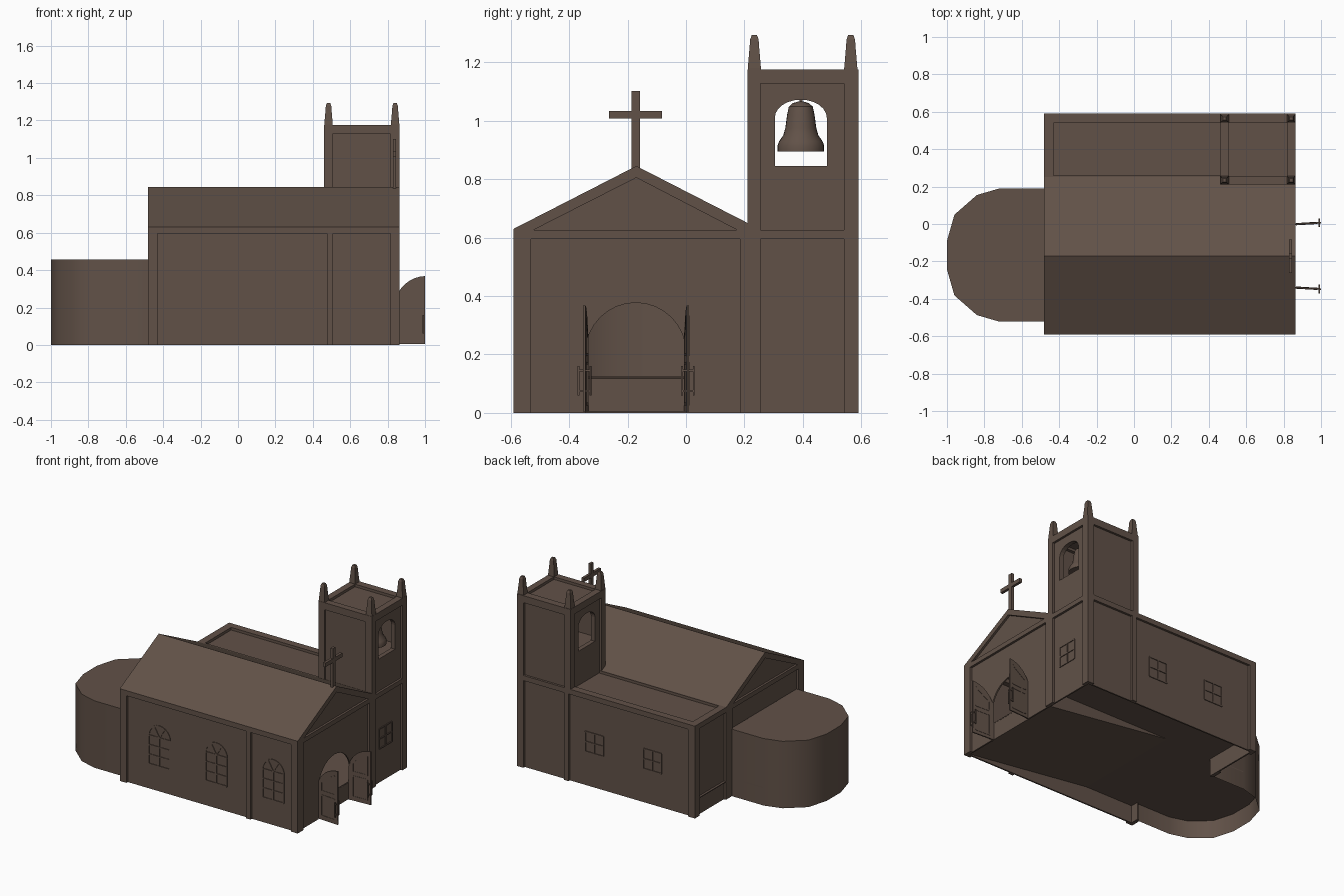
import bpy, bmesh, math

if "Cube" in bpy.data.objects:
    bpy.data.objects.remove(bpy.data.objects["Cube"])

mat = bpy.data.materials.new("warm brown")
mat.diffuse_color = (0.12, 0.083, 0.064, 1)
mat.use_nodes = True
mat.node_tree.nodes["Principled BSDF"].inputs["Base Color"].default_value = mat.diffuse_color


def finish(name, bm, smooth=False):
    bmesh.ops.recalc_face_normals(bm, faces=bm.faces[:])
    me = bpy.data.meshes.new(name)
    bm.to_mesh(me)
    bm.free()
    me.materials.append(mat)
    ob = bpy.data.objects.new(name, me)
    bpy.context.collection.objects.link(ob)
    if smooth:
        bpy.context.view_layer.objects.active = ob
        ob.select_set(True)
        bpy.ops.object.shade_smooth_by_angle(angle=math.radians(35))
        ob.select_set(False)
    return ob


def prisms(name, polys, axis, a, b, smooth=False):
    """Extrude 2D outlines along an axis from a to b, all in one mesh."""
    bm = bmesh.new()
    put = {'x': lambda p, d: (d, p[0], p[1]),
           'y': lambda p, d: (p[0], d, p[1]),
           'z': lambda p, d: (p[0], p[1], d)}[axis]
    for pts in polys:
        lo = [bm.verts.new(put(p, a)) for p in pts]
        hi = [bm.verts.new(put(p, b)) for p in pts]
        bm.faces.new(lo)
        bm.faces.new(hi[::-1])
        n = len(pts)
        for i in range(n):
            bm.faces.new((lo[i], hi[i], hi[(i + 1) % n], lo[(i + 1) % n]))
    return finish(name, bm, smooth)


def rect(u0, u1, v0, v1):
    return [(u0, v0), (u1, v0), (u1, v1), (u0, v1)]


def box(name, x0, x1, y0, y1, z0, z1):
    return prisms(name, [rect(x0, x1, y0, y1)], 'z', z0, z1)


def strip(p, q, w=0.008):
    dx, dy = q[0] - p[0], q[1] - p[1]
    l = math.hypot(dx, dy)
    nx, ny = -dy / l * w / 2, dx / l * w / 2
    return [(p[0] + nx, p[1] + ny), (q[0] + nx, q[1] + ny),
            (q[0] - nx, q[1] - ny), (p[0] - nx, p[1] - ny)]


def arc(cu, cv, r, a0, a1, n, ry=None):
    ry = r if ry is None else ry
    return [(cu + r * math.cos(math.radians(a0 + (a1 - a0) * i / n)),
             cv + ry * math.sin(math.radians(a0 + (a1 - a0) * i / n))) for i in range(n + 1)]


# outer limits, panel recess and wall thickness
X0, X1, Y0, Y1, R, T = -0.48, 0.864, -0.59, 0.59, 0.015, 0.025

# recessed walls; doorway in front, wide opening to the apse behind
gable = [(0.575, 0), (0.575, 0.62), (0.23, 0.62), (-0.17, 0.83), (-0.572, 0.62), (-0.572, 0)]
door = [(-0.344, 0)] + arc(-0.172, 0.205, 0.172, 180, 0, 16) + [(0, 0)]
prisms("entrance_wall", [door + gable], 'x', X1 - T, X1 - R)
prisms("apse_end_wall", [[(-0.51, 0), (-0.51, 0.445), (0.18, 0.445), (0.18, 0)] + gable],
       'x', X0 + R, X0 + T)
box("south_wall", X0 + R, X1 - R, Y0 + R, Y0 + T, 0, 0.62)
box("north_wall", X0 + R, X1 - R, Y1 - T, Y1 - R, 0, 0.62)
box("floor", X0, X1 - T, Y0 + T, Y1 - T, 0.119, 0.125)

# nave floor sloping down to the doorway
prisms("nave_ramp", [[(-0.1, 0.12), (X1 - T, 0.005), (X1 - T, 0.118)]], 'y', Y0 + T, 0.2)

# nave roof and flat aisle roof with raised rim
prisms("nave_roof", [[(-0.59, 0.63), (-0.17, 0.845), (0.25, 0.63), (0.25, 0.595),
                      (0.235, 0.595), (-0.17, 0.805), (-0.53, 0.622), (-0.53, 0.595), (-0.59, 0.595)]],
       'x', X0, X1)
box("aisle_roof", X0 + R, 0.48, 0.22, Y1 - R, 0.6, 0.612)
prisms("aisle_roof_rim", [rect(X0, -0.43, 0.2, Y1), rect(-0.43, 0.47, 0.2, 0.26),
                          rect(-0.43, 0.47, 0.54, Y1)], 'z', 0.595, 0.63)

# pilasters and bands framing the wall panels
ends = [rect(Y0, Y1, 0.595, 0.626)] + [rect(a, b, 0, 0.6) for a, b in
        ((Y0, -0.53), (0.185, 0.255), (0.54, Y1))]
prisms("entrance_frame", ends, 'x', X1 - T, X1)
prisms("apse_end_frame", ends, 'x', X0, X0 + T)
side = [rect(X0, X1, 0.595, 0.63)] + [rect(a, b, 0, 0.6) for a, b in
        ((X0, -0.43), (0.475, 0.508), (0.815, X1))]
prisms("south_frame", side, 'y', Y0, Y0 + T)
prisms("north_frame", side, 'y', Y1 - T, Y1)

# rounded apse, open below
ap = [(-0.47, 0.19), (-0.72, 0.19), (-0.84, 0.155), (-0.96, 0.05), (-1, -0.09)]
ap += [(x, -0.332 - y) for x, y in ap[::-1]]
apse = prisms("apse", [ap], 'z', 0, 0.457, True)
bm = bmesh.new()
bm.from_mesh(apse.data)
inner = [f for f in bm.faces if f.calc_center_median().z < 0.01 or f.calc_center_median().x > -0.475]
bmesh.ops.delete(bm, geom=inner, context='FACES')
bm.to_mesh(apse.data)
bm.free()
prisms("apse_floor", [[(x * 0.995, y) for x, y in ap]], 'z', 0.119, 0.125)

# bell tower: side walls, open belfry walls, frames
TX, TY = 0.46, 0.21
box("tower_south_wall", TX + R, X1 - R, TY + R, TY + T, 0.6, 1.15)
box("tower_north_wall", TX + R, X1 - R, Y1 - T, Y1 - R, 0.6, 1.15)
yc, rb = 0.393, 0.089
belfry = [(TY + R, 0.845), (yc - rb, 0.845)] + arc(yc, 1.01, rb, 180, 0, 12, 0.062) + \
         [(yc + rb, 0.845), (Y1 - R, 0.845), (Y1 - R, 1.15), (TY + R, 1.15)]
for nm, a, b in (("east", X1 - T - 0.02, X1 - R), ("west", TX + R, TX + T + 0.02)):
    prisms("tower_%s_wall" % nm, [belfry, rect(TY + R, Y1 - R, 0.6, 0.845)], 'x', a, b)
box("belfry_floor", TX + R, X1 - R, TY + R, Y1 - R, 0.825, 0.838)
box("tower_roof", TX + R, X1 - R, TY + R, Y1 - R, 1.145, 1.157)
for nm, a, b in (("east", X1 - 0.045, X1), ("west", TX, TX + 0.045)):
    prisms("tower_%s_frame" % nm, [rect(TY, Y1, 1.127, 1.175), rect(TY, 0.255, 0.6, 1.13),
                                   rect(0.54, Y1, 0.6, 1.13)], 'x', a, b)
for nm, a, b in (("south", TY, TY + 0.045), ("north", Y1 - 0.05, Y1)):
    prisms("tower_%s_frame" % nm, [rect(TX, X1, 1.127, 1.175), rect(TX, 0.505, 0.6, 1.13),
                                   rect(0.815, X1, 0.6, 1.13)], 'y', a, b)


def lathe(name, prof, cx, cy, n, turn=0.0):
    bm = bmesh.new()
    rings = [[bm.verts.new((cx + r * math.cos(turn + 2 * math.pi * i / n),
                            cy + r * math.sin(turn + 2 * math.pi * i / n), z)) for i in range(n)]
             for r, z in prof]
    for lo, hi in zip(rings, rings[1:]):
        for i in range(n):
            bm.faces.new((lo[i], lo[(i + 1) % n], hi[(i + 1) % n], hi[i]))
    bm.faces.new(rings[0])
    bm.faces.new(rings[-1])
    return finish(name, bm, n > 8)


# square tapered corner pinnacles
for i, x in enumerate((TX + 0.024, X1 - 0.024)):
    for j, y in enumerate((TY + 0.024, Y1 - 0.026)):
        lathe("pinnacle_%d%d" % (i, j), [(h * math.sqrt(2), z) for h, z in (
            (0.0235, 1.14), (0.0225, 1.18), (0.0165, 1.25), (0.0145, 1.278), (0.009, 1.293))],
            x, y, 4, math.pi / 4)

# bell with a hanger
lathe("bell", [(0.08, 0.895), (0.08, 0.915), (0.074, 0.93), (0.06, 0.95), (0.053, 0.975), (0.047, 1.02),
               (0.041, 1.048), (0.028, 1.06), (0.008, 1.066)], 0.75, yc, 24)
box("bell_hanger", 0.745, 0.755, yc - 0.005, yc + 0.005, 1.06, 1.147)

# gable cross
prisms("cross", [rect(-0.186, -0.157, 0.83, 1.102), rect(-0.263, -0.186, 1.007, 1.034),
                 rect(-0.157, -0.082, 1.007, 1.034)], 'x', 0.828, 0.846)

# open door leaves with raised rails and handles
leaf = [(0.84, 0.004), (1, 0.004)] + arc(1.005, 0.2, 0.168, 92, 170, 8)
for nm, y, s in (("left", -0.342, -1), ("right", 0.001, 1)):
    parts = [prisms("door_leaf_" + nm, [leaf], 'y', y - 0.004, y + 0.004)]
    rails = [strip(p, q, 0.01) for p, q in (
        ((0.87, 0.03), (0.975, 0.03)), ((0.87, 0.17), (0.975, 0.17)), ((0.87, 0.03), (0.87, 0.17)),
        ((0.975, 0.03), (0.975, 0.17)), ((0.87, 0.2), (0.975, 0.2)), ((0.87, 0.2), (0.87, 0.26)),
        ((0.87, 0.26), (0.975, 0.33)), ((0.975, 0.2), (0.975, 0.33)))]
    parts.append(prisms("door_rails_" + nm, rails, 'y', y - 0.006, y + 0.006))
    for k in (-1, 1):
        yy = y + k * 0.02
        parts.append(prisms("door_handle_%s_%d" % (nm, k), [rect(yy - 0.003, yy + 0.003, 0.06, 0.16)] +
                            [rect(min(y, yy), max(y, yy), z - 0.004, z + 0.004) for z in (0.075, 0.145)],
                            'x', 0.986, 0.994))
    # leaves splay slightly outward
    for ob in parts:
        for v in ob.data.vertices:
            v.co.y += s * (v.co.x - 0.9) * 0.06


# square four-pane windows
def square_window(name, u, axis, a):
    h, z0, z1 = 0.068, 0.23, 0.366
    prisms(name, [strip((p, z0), (p, z1)) for p in (u - h, u, u + h)] +
           [strip((u - h, z), (u + h, z)) for z in (z0, (z0 + z1) / 2, z1)], axis, a - 0.005, a + 0.005)


square_window("tower_window", 0.378, 'x', X1 - R)
square_window("north_window_front", 0.29, 'y', Y1 - R)
square_window("north_window_back", -0.15, 'y', Y1 - R)

# arched windows with fan bars
for i, u in enumerate((-0.19, 0.24, 0.67)):
    h, z0, zs = 0.08, 0.17, 0.365
    pts = [(u + h, z0)] + arc(u, zs, h, 0, 180, 12) + [(u - h, z0)]
    bars = [strip(p, q) for p, q in zip(pts, pts[1:] + pts[:1])]
    bars += [strip((u - h, z), (u + h, z)) for z in (0.235, 0.3, zs)]
    bars += [strip((u, z0), (u, zs))]
    bars += [strip((u, zs), arc(u, zs, h, a, a, 1)[0]) for a in (60, 120)]
    prisms("arched_window_%d" % i, bars, 'y', Y0 + R - 0.004, Y0 + R + 0.004)
